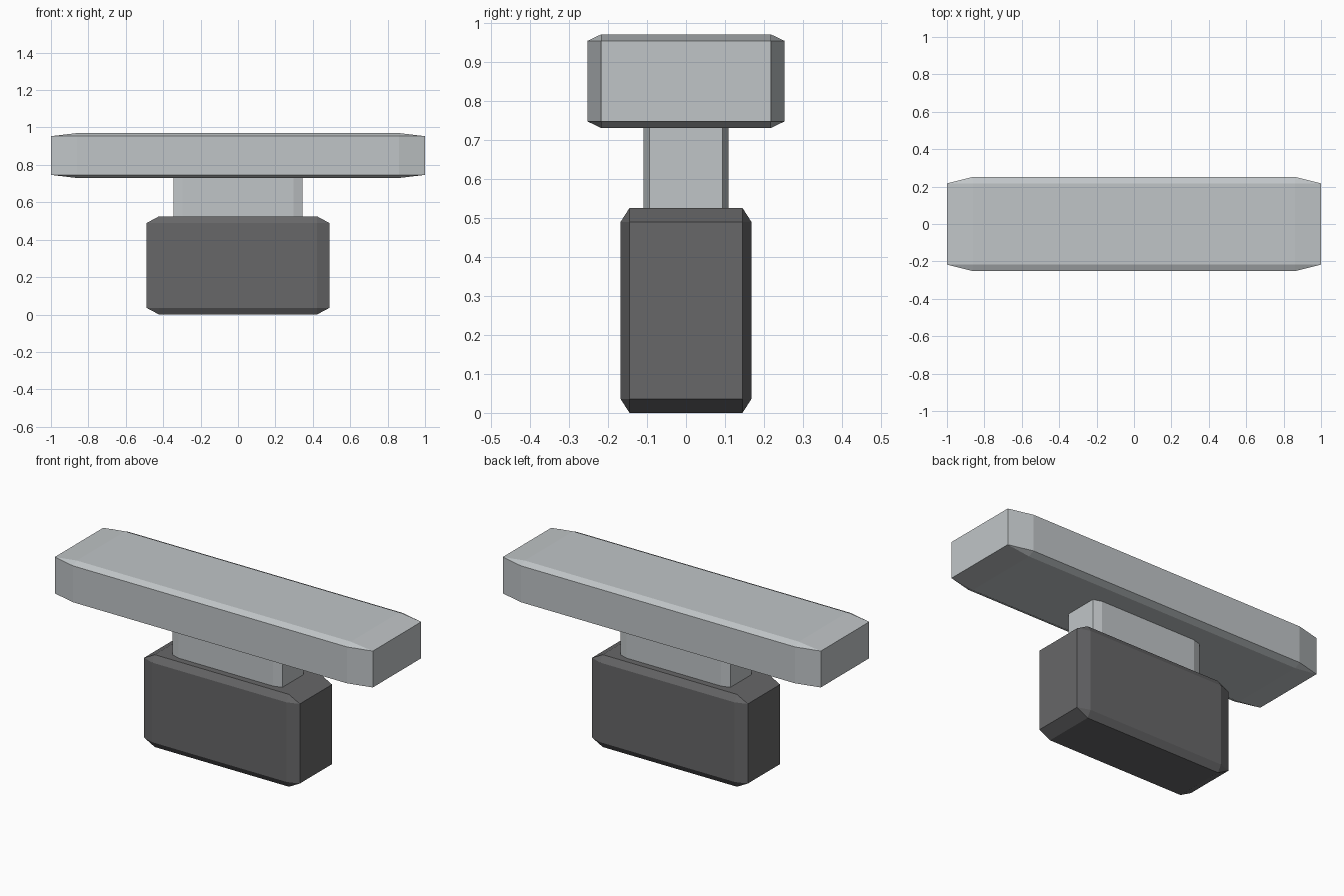
import bpy
import bmesh
from mathutils import Matrix

default_cube = bpy.data.objects.get("Cube")
if default_cube:
    bpy.data.objects.remove(default_cube, do_unlink=True)


def make_material(name, rgb):
    mat = bpy.data.materials.new(name)
    mat.use_nodes = True
    colour = (*rgb, 1.0)
    mat.diffuse_color = colour
    mat.node_tree.nodes["Principled BSDF"].inputs["Base Color"].default_value = colour
    return mat


def chamfered_block(name, width, depth, bottom, top, mat, ratio=0.069):
    """Bevel a unit cube, then stretch it so the chamfers follow its proportions."""
    bm = bmesh.new()
    bmesh.ops.create_cube(bm, size=1.0)
    bmesh.ops.bevel(bm, geom=bm.edges[:], offset=ratio, offset_type='OFFSET',
                    segments=1, profile=0.5, affect='EDGES')
    size = Matrix.Diagonal((width, depth, top - bottom, 1.0))
    place = Matrix.Translation((0, 0, (top + bottom) / 2))
    bm.transform(place @ size)
    bmesh.ops.recalc_face_normals(bm, faces=bm.faces[:])
    mesh = bpy.data.meshes.new(name)
    bm.to_mesh(mesh)
    bm.free()
    mesh.materials.append(mat)
    obj = bpy.data.objects.new(name, mesh)
    bpy.context.collection.objects.link(obj)
    return obj


light_grey = make_material("light_grey", (0.53, 0.56, 0.575))
dark_grey = make_material("dark_grey", (0.135, 0.135, 0.139))

# Dark body at the bottom
chamfered_block("base_block", 0.98, 0.336, 0.0, 0.525, dark_grey)
# Narrow neck, its ends sunk into the parts above and below
chamfered_block("neck", 0.69, 0.218, 0.45, 0.80, light_grey)
# Long bar across the top
chamfered_block("top_bar", 2.0, 0.504, 0.73, 0.97, light_grey)
